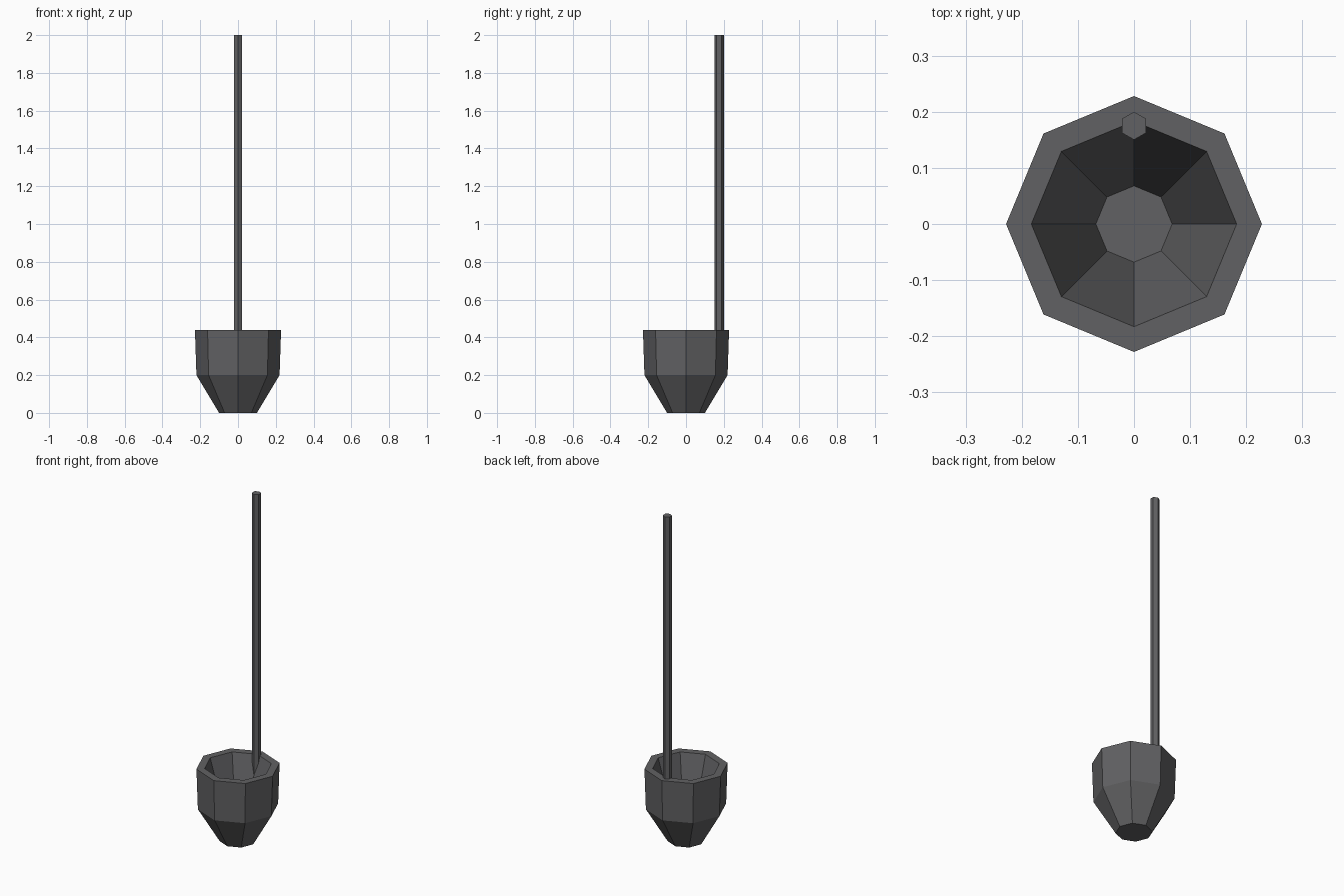
import bpy, bmesh
from math import sin, cos, pi

if "Cube" in bpy.data.objects:
    bpy.data.objects.remove(bpy.data.objects["Cube"])

def lathe(name, profile, sides, start=0.0, centre=(0, 0)):
    """Closed faceted solid: rings of (radius, z) joined in order, capped at both ends."""
    bm = bmesh.new()
    rings = []
    for r, z in profile:
        rings.append([bm.verts.new((centre[0] + r * cos(start + 2 * pi * i / sides),
                                    centre[1] + r * sin(start + 2 * pi * i / sides), z))
                      for i in range(sides)])
    for a, b in zip(rings, rings[1:]):
        for i in range(sides):
            j = (i + 1) % sides
            bm.faces.new((a[i], a[j], b[j], b[i]))
    bm.faces.new(rings[0][::-1])
    bm.faces.new(rings[-1])
    bmesh.ops.recalc_face_normals(bm, faces=bm.faces)
    mesh = bpy.data.meshes.new(name)
    bm.to_mesh(mesh)
    bm.free()
    obj = bpy.data.objects.new(name, mesh)
    bpy.context.collection.objects.link(obj)
    return obj

# Dark grey shared by both parts
dark = bpy.data.materials.new("dark_grey")
dark.diffuse_color = (0.12, 0.12, 0.125, 1)
dark.use_nodes = True
dark.node_tree.nodes["Principled BSDF"].inputs["Base Color"].default_value = dark.diffuse_color

# Hollow octagonal bucket: outside wall, rim, inside wall, floor
bucket = lathe("bucket", [(0.10, 0), (0.22, 0.20), (0.228, 0.44),
                          (0.183, 0.44), (0.068, 0.05)], 8)

# Hexagonal handle rising from the back wall
handle = lathe("handle", [(0.025, 0.22), (0.025, 2.0)], 6, pi / 2, (0, 0.175))

for part in (bucket, handle):
    part.data.materials.append(dark)
